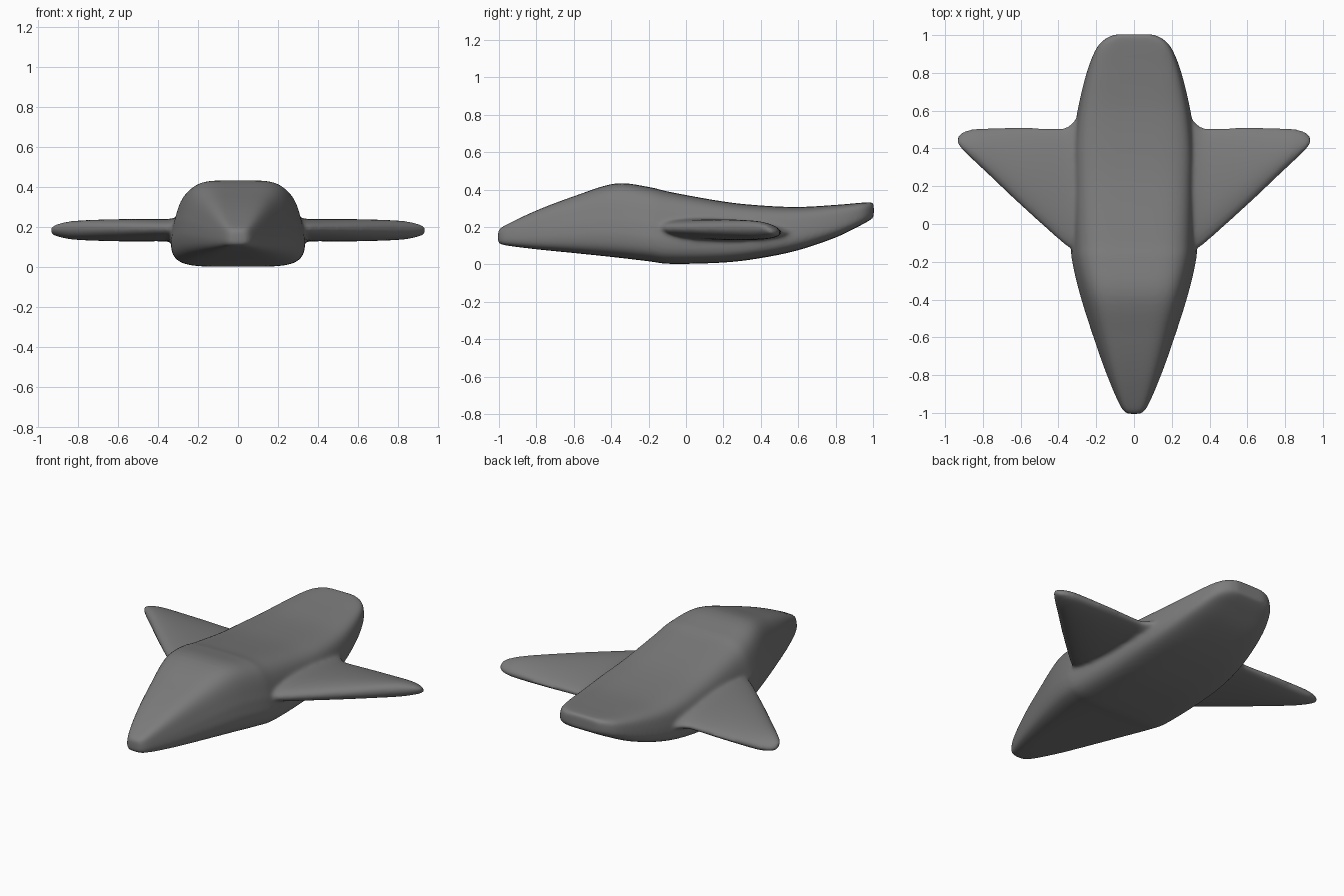
import bpy, bmesh, math

if "Cube" in bpy.data.objects:
    bpy.data.objects.remove(bpy.data.objects["Cube"])


def smooth_path(stations, steps):
    """Catmull-Rom interpolation through a list of station tuples."""
    out = []
    last = len(stations) - 1
    for i in range(last):
        a, b, c, d = (stations[min(max(k, 0), last)] for k in (i - 1, i, i + 1, i + 2))
        for s in range(steps):
            t = s / steps
            out.append([0.5 * (2 * q + (r - p) * t + (2 * p - 5 * q + 4 * r - w) * t * t
                               + (3 * q - p - 3 * r + w) * t ** 3)
                        for p, q, r, w in zip(a, b, c, d)])
    out.append(list(stations[-1]))
    return out


def superellipse(n, count):
    pts = []
    for i in range(count):
        a = 2 * math.pi * i / count
        c, s = math.cos(a), math.sin(a)
        pts.append((math.copysign(abs(c) ** (2 / n), c), math.copysign(abs(s) ** (2 / n), s)))
    return pts


def loft(bm, rings):
    loops = [[bm.verts.new(p) for p in ring] for ring in rings]
    for a, b in zip(loops, loops[1:]):
        for i in range(len(a)):
            j = (i + 1) % len(a)
            bm.faces.new((a[i], a[j], b[j], b[i]))
    bm.faces.new(loops[0])
    bm.faces.new(loops[-1])


bm = bmesh.new()

# Fuselage: y, half width, bottom z, top z, roof width ratio
hull = [
    (-1.005, 0.030, 0.118, 0.178, 0.90),
    (-0.97, 0.070, 0.103, 0.207, 0.86),
    (-0.80, 0.144, 0.081, 0.288, 0.81),
    (-0.60, 0.215, 0.061, 0.364, 0.79),
    (-0.38, 0.285, 0.038, 0.432, 0.80),
    (-0.20, 0.328, 0.017, 0.414, 0.81),
    (-0.08, 0.336, 0.003, 0.386, 0.82),
    (0.20, 0.332, 0.010, 0.336, 0.86),
    (0.40, 0.327, 0.034, 0.315, 0.88),
    (0.60, 0.300, 0.076, 0.307, 0.90),
    (0.80, 0.252, 0.144, 0.318, 0.92),
    (0.93, 0.200, 0.207, 0.329, 0.95),
    (0.985, 0.145, 0.238, 0.332, 0.97),
    (1.004, 0.090, 0.252, 0.327, 1.00),
]
rings = []
for y, w, lo, hi, roof in smooth_path(hull, 5):
    ring = []
    for u, v in superellipse(4.8, 72):
        taper = 1 + (roof - 1) * max(0, (v + 0.2) / 1.2)
        ring.append((u * w * taper, y, (lo + hi) / 2 + v * (hi - lo) / 2))
    rings.append(ring)
loft(bm, rings)

# Swept wings: x, leading y, trailing y, half thickness
wing = [
    (0.10, -0.18, 0.57, 0.060),
    (0.28, -0.18, 0.57, 0.060),
    (0.315, -0.152, 0.548, 0.058),
    (0.345, -0.125, 0.522, 0.055),
    (0.39, -0.09, 0.508, 0.053),
    (0.60, 0.10, 0.511, 0.053),
    (0.80, 0.29, 0.507, 0.046),
    (0.88, 0.365, 0.497, 0.034),
    (0.922, 0.409, 0.477, 0.020),
    (0.935, 0.430, 0.458, 0.008),
]
for side in (-1, 1):
    rings = []
    for x, front, back, h in smooth_path(wing, 4):
        ring = []
        for u, v in superellipse(2.1, 48):
            y = (front + back) / 2 + u * (back - front) / 2
            # the section thins and droops towards the trailing edge
            thin = 1 - 0.15 * u
            ring.append((side * x, y, 0.183 - 0.012 * u + v * h * thin))
        rings.append(ring)
    loft(bm, rings)

bmesh.ops.recalc_face_normals(bm, faces=bm.faces)
mesh = bpy.data.meshes.new("airframe")
bm.to_mesh(mesh)
bm.free()
airframe = bpy.data.objects.new("airframe", mesh)
bpy.context.collection.objects.link(airframe)

# Dark grey hull colour
paint = bpy.data.materials.new("dark_grey")
paint.diffuse_color = (0.2, 0.2, 0.2, 1)
paint.use_nodes = True
paint.node_tree.nodes["Principled BSDF"].inputs["Base Color"].default_value = paint.diffuse_color
mesh.materials.append(paint)

# Fuse the hull and wings, then soften the joints
fuse = airframe.modifiers.new("fuse", 'REMESH')
fuse.mode = 'VOXEL'
fuse.voxel_size = 0.010
fuse.use_smooth_shade = True
soften = airframe.modifiers.new("soften", 'SMOOTH')
soften.factor = 0.5
soften.iterations = 10
